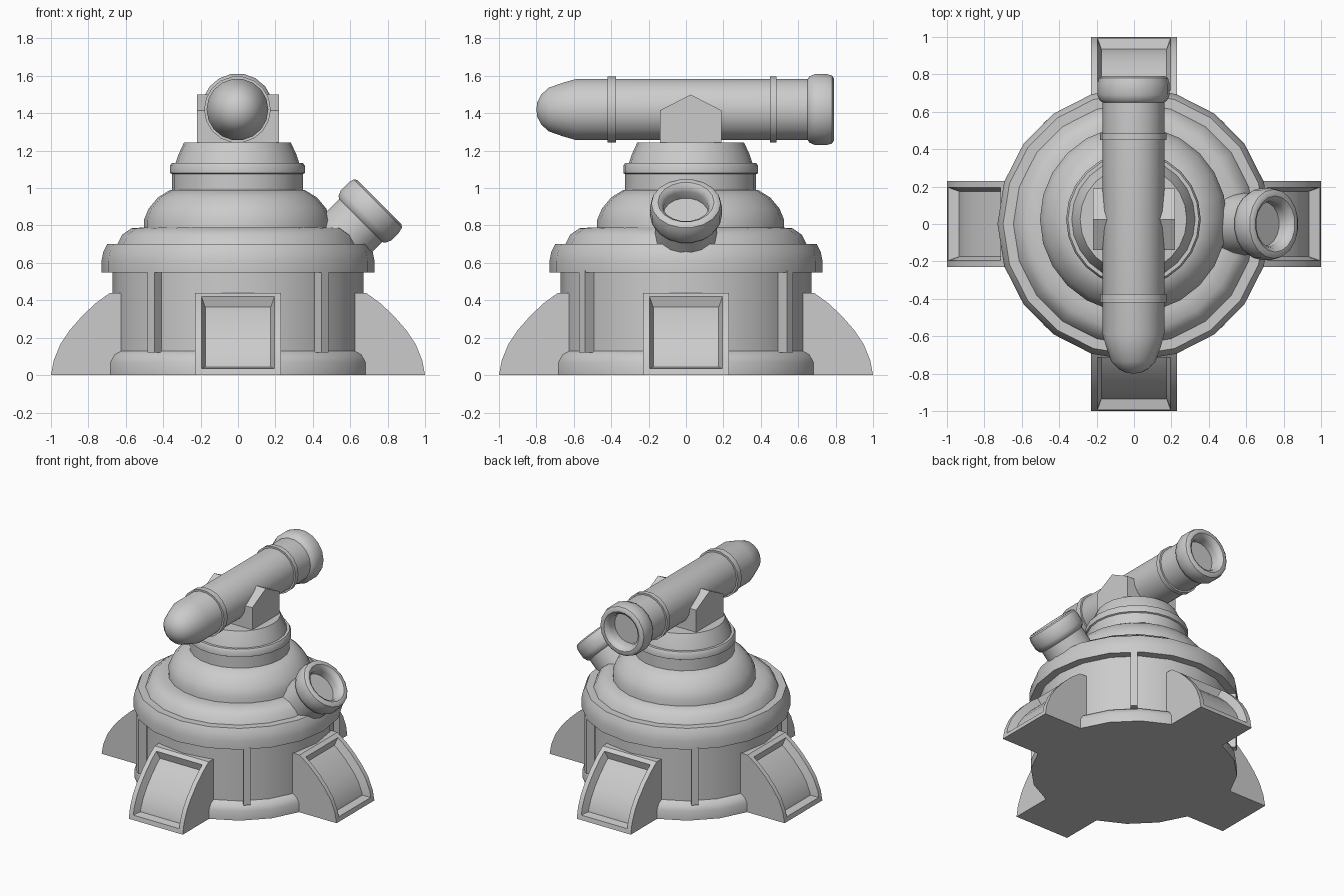
import bpy, bmesh, math
from mathutils import Matrix, Vector

if "Cube" in bpy.data.objects:
    bpy.data.objects.remove(bpy.data.objects["Cube"])

grey = bpy.data.materials.new("light grey")
grey.diffuse_color = (0.6, 0.6, 0.6, 1)
grey.use_nodes = True
grey.node_tree.nodes["Principled BSDF"].inputs["Base Color"].default_value = grey.diffuse_color


def finish(name, bm, matrix=Matrix(), angle=35):
    bmesh.ops.remove_doubles(bm, verts=bm.verts, dist=1e-5)
    bmesh.ops.recalc_face_normals(bm, faces=bm.faces)
    bm.transform(matrix)
    mesh = bpy.data.meshes.new(name)
    bm.to_mesh(mesh)
    bm.free()
    ob = bpy.data.objects.new(name, mesh)
    bpy.context.collection.objects.link(ob)
    mesh.materials.append(grey)
    bpy.ops.object.select_all(action='DESELECT')
    ob.select_set(True)
    bpy.context.view_layer.objects.active = ob
    bpy.ops.object.shade_smooth_by_angle(angle=math.radians(angle))
    return ob


def lathe(name, profile, sides, matrix=Matrix()):
    """Revolve (radius, height) points around z."""
    bm = bmesh.new()
    vs = [bm.verts.new((r, 0, z)) for r, z in profile]
    es = [bm.edges.new(p) for p in zip(vs, vs[1:])]
    bmesh.ops.spin(bm, geom=vs + es, cent=(0, 0, 0), axis=(0, 0, 1),
                   angle=math.tau, steps=sides, use_merge=True)
    return finish(name, bm, matrix)


def prism(points, y0, y1):
    """Extrude an (x, z) outline from y0 to y1."""
    bm = bmesh.new()
    face = bm.faces.new([bm.verts.new((x, y0, z)) for x, z in points])
    geom = bmesh.ops.extrude_face_region(bm, geom=[face])["geom"]
    moved = [g for g in geom if isinstance(g, bmesh.types.BMVert)]
    bmesh.ops.translate(bm, verts=moved, vec=(0, y1 - y0, 0))
    bmesh.ops.recalc_face_normals(bm, faces=bm.faces)
    return bm


def turn(degrees):
    return Matrix.Rotation(math.radians(degrees), 4, 'Z')


# Body: base plinth, recessed wall, skirt, dome and turntable
lathe("base_plinth", [(0, 0), (0.72, 0), (0.72, 0.07), (0.70, 0.11),
                      (0.65, 0.14), (0, 0.14)], 20)
lathe("recessed_wall", [(0, 0.1), (0.67, 0.1), (0.67, 0.58), (0, 0.58)], 20)
lathe("skirt", [(0, 0.55), (0.73, 0.55), (0.73, 0.61), (0.72, 0.66),
                (0.70, 0.70), (0.645, 0.70), (0.62, 0.75), (0.57, 0.785),
                (0.50, 0.79), (0, 0.79)], 20)
upper = Matrix.Translation((-0.003, 0.025, 0))
lathe("dome", [(0, 0.75), (0.50, 0.75), (0.50, 0.83), (0.475, 0.89),
               (0.425, 0.95), (0.36, 0.99), (0, 0.99)], 24, upper)
lathe("turntable", [(0, 0.97), (0.35, 0.97), (0.35, 1.075), (0.36, 1.08),
                    (0.36, 1.12), (0.35, 1.135), (0.33, 1.135),
                    (0.315, 1.18), (0.285, 1.245), (0, 1.245)], 24, upper)

# Curved feet with a recessed panel on the outer face
foot_outline = [(0.60, 0), (1.0, 0), (0.985, 0.08), (0.95, 0.165), (0.90, 0.24),
                (0.83, 0.32), (0.76, 0.385), (0.685, 0.44), (0.60, 0.44)]
for i in range(4):
    bm = prism(foot_outline, -0.23, 0.23)
    outer = [f for f in bm.faces if f.normal.x > 0.3 and abs(f.normal.y) < 0.5]
    bmesh.ops.inset_region(bm, faces=outer, thickness=0.035, use_even_offset=True)
    bmesh.ops.inset_region(bm, faces=outer, thickness=0.02, depth=-0.055,
                           use_even_offset=True)
    finish("foot_%d" % (i + 1), bm, turn(90 * i))

# Upright ribs between the feet
for i, a in enumerate((50, 130, 230, 310)):
    rib = prism([(0.60, 0.12), (0.725, 0.12), (0.725, 0.56), (0.60, 0.56)],
                -0.025, 0.025)
    finish("rib_%d" % (i + 1), rib, turn(a))

# Pentagonal cradle block holding the barrel
cradle = prism([(-0.14, 1.23), (0.19, 1.23), (0.19, 1.415), (0.025, 1.50),
                (-0.14, 1.415)], -0.22, 0.22)
finish("barrel_cradle", cradle, turn(90))

# Ring-shaped muzzle, ending at height 0, shared by the barrel and side port
muzzle = [(0.165, -0.14), (0.18, -0.13), (0.193, -0.10), (0.193, -0.04),
          (0.185, -0.01), (0.17, 0), (0.15, 0), (0.13, -0.015),
          (0.12, -0.04), (0.12, -0.09), (0, -0.09)]

# Barrel, pointing forward with a rounded nose
along_y = Matrix.Translation((-0.003, 0, 1.42)) @ Matrix.Rotation(-math.pi / 2, 4, 'X')
lathe("barrel", [(0, -0.80), (0.04, -0.795), (0.08, -0.775), (0.118, -0.735),
                 (0.145, -0.66), (0.165, -0.59), (0.165, 0.65)]
      + [(r, z + 0.79) for r, z in muzzle], 18, along_y)
for name, y0, y1 in (("front_collar", -0.42, -0.375), ("rear_collar", 0.45, 0.485)):
    lathe(name, [(0.15, y0), (0.178, y0), (0.178, y1), (0.15, y1)], 18, along_y)

# Side port, tilted upward out of the dome
tilt = (Matrix.Translation((0.755, 0, 0.925))
        @ Vector((1, 0, 1)).to_track_quat('Z', 'Y').to_matrix().to_4x4())
lathe("side_port", [(0, -0.45), (0.165, -0.45), (0.165, -0.14)] + muzzle[1:], 18, tilt)
